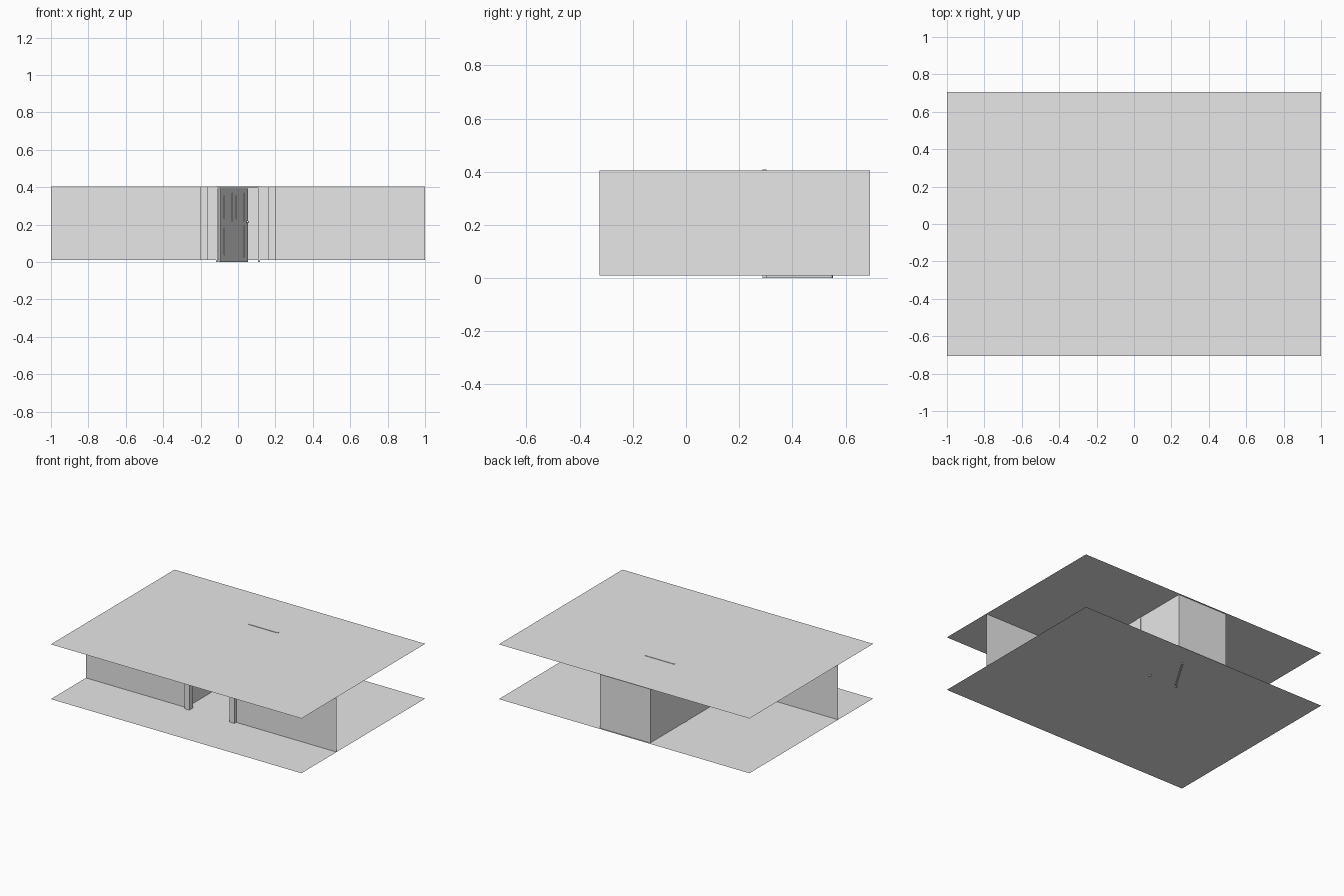
import bpy
import bmesh
from math import atan2, hypot
from mathutils import Matrix, Vector

cube = bpy.data.objects.get("Cube")
if cube:
    bpy.data.objects.remove(cube, do_unlink=True)

plaster = bpy.data.materials.new("light_grey")
plaster.use_nodes = True
plaster.diffuse_color = (0.8, 0.8, 0.8, 1)
plaster.node_tree.nodes["Principled BSDF"].inputs["Base Color"].default_value = (0.8, 0.8, 0.8, 1)

FLOOR, CEILING = 0.01, 0.405
HALF_X, HALF_Y = 1.0, 0.705
HALL = 0.2                      # half width of the corridor
FRONT, PARTITION, BACK = -0.305, 0.29, 0.693


def finish(name, bm):
    mesh = bpy.data.meshes.new(name)
    bm.to_mesh(mesh)
    bm.free()
    mesh.materials.append(plaster)
    obj = bpy.data.objects.new(name, mesh)
    bpy.context.collection.objects.link(obj)
    return obj


def add_box(bm, low, high):
    low, high = Vector(low), Vector(high)
    matrix = Matrix.Translation((low + high) / 2) @ Matrix.Diagonal((*(high - low), 1))
    bmesh.ops.create_cube(bm, size=1, matrix=matrix)


def box(name, low, high):
    bm = bmesh.new()
    add_box(bm, low, high)
    return finish(name, bm)


def sheet(name, corners):
    bm = bmesh.new()
    bm.faces.new([bm.verts.new(c) for c in corners])
    return finish(name, bm)


def wall(name, a, b):
    return sheet(name, [(*a, FLOOR), (*b, FLOOR), (*b, CEILING), (*a, CEILING)])


# Floor and ceiling sheets
for name, z in (("floor", FLOOR), ("ceiling", CEILING)):
    sheet(name, [(-HALF_X, -HALF_Y, z), (HALF_X, -HALF_Y, z),
                 (HALF_X, HALF_Y, z), (-HALF_X, HALF_Y, z)])

# Mirrored walls, corner posts and door jambs
for side, s in (("left", 1), ("right", -1)):
    wall(side + "_front_wall", (s * HALF_X, FRONT), (s * HALL, FRONT))
    wall(side + "_corridor_wall", (s * HALL, FRONT), (s * HALL, BACK))
    wall(side + "_partition", (s * HALL, PARTITION), (s * 0.11, PARTITION))
    for place, y, outer in (("entrance", FRONT, HALL), ("partition", PARTITION, HALL + 0.003)):
        x = sorted((s * 0.16, s * outer))
        box(f"{side}_{place}_post", (x[0], y - 0.02, FLOOR), (x[1], y + 0.02, CEILING))
    x = sorted((s * 0.106, s * 0.117))
    box(side + "_door_jamb", (x[0], 0.287, 0), (x[1], 0.302, 0.408))

wall("back_wall", (-HALL, BACK), (HALL, BACK))
box("door_head", (-0.106, 0.287, 0.396), (0.106, 0.302, 0.408))

# Open door: stiles and rails around a thin core, with raised fields
hinge, tip = Vector((-0.101, 0.303)), Vector((0.049, 0.551))
span = tip - hinge
width, height, half = hypot(*span), 0.393, 0.005
stile, mid = 0.036, width / 2
bm = bmesh.new()
add_box(bm, (0.01, -0.002, 0.01), (width - 0.01, 0.002, height - 0.01))
for u in (0, width - stile):
    add_box(bm, (u, -half, 0), (u + stile, half, height))
for low, high in ((0, 0.025), (0.195, 0.218), (0.37, height)):
    add_box(bm, (stile, -half, low), (width - stile, half, high))
add_box(bm, (mid - 0.014, -half, 0.218), (mid + 0.014, half, 0.37))
openings = [(stile, width - stile, 0.025, 0.195),
            (stile, mid - 0.014, 0.218, 0.37),
            (mid + 0.014, width - stile, 0.218, 0.37)]
for u0, u1, z0, z1 in openings:
    gap = 0.013
    add_box(bm, (u0 + gap, -0.004, z0 + gap), (u1 - gap, 0.004, z1 - gap))
door = finish("door", bm)

# Handles on both faces of the door
bm = bmesh.new()
for s in (-1, 1):
    bmesh.ops.create_uvsphere(bm, u_segments=12, v_segments=8, radius=0.007,
                              matrix=Matrix.Translation((width - 0.016, s * 0.012, 0.215)))
handles = finish("door_handles", bm)
for obj in (door, handles):
    obj.location = (*hinge, 0)
    obj.rotation_euler.z = atan2(span.y, span.x)
for polygon in handles.data.polygons:
    polygon.use_smooth = True
